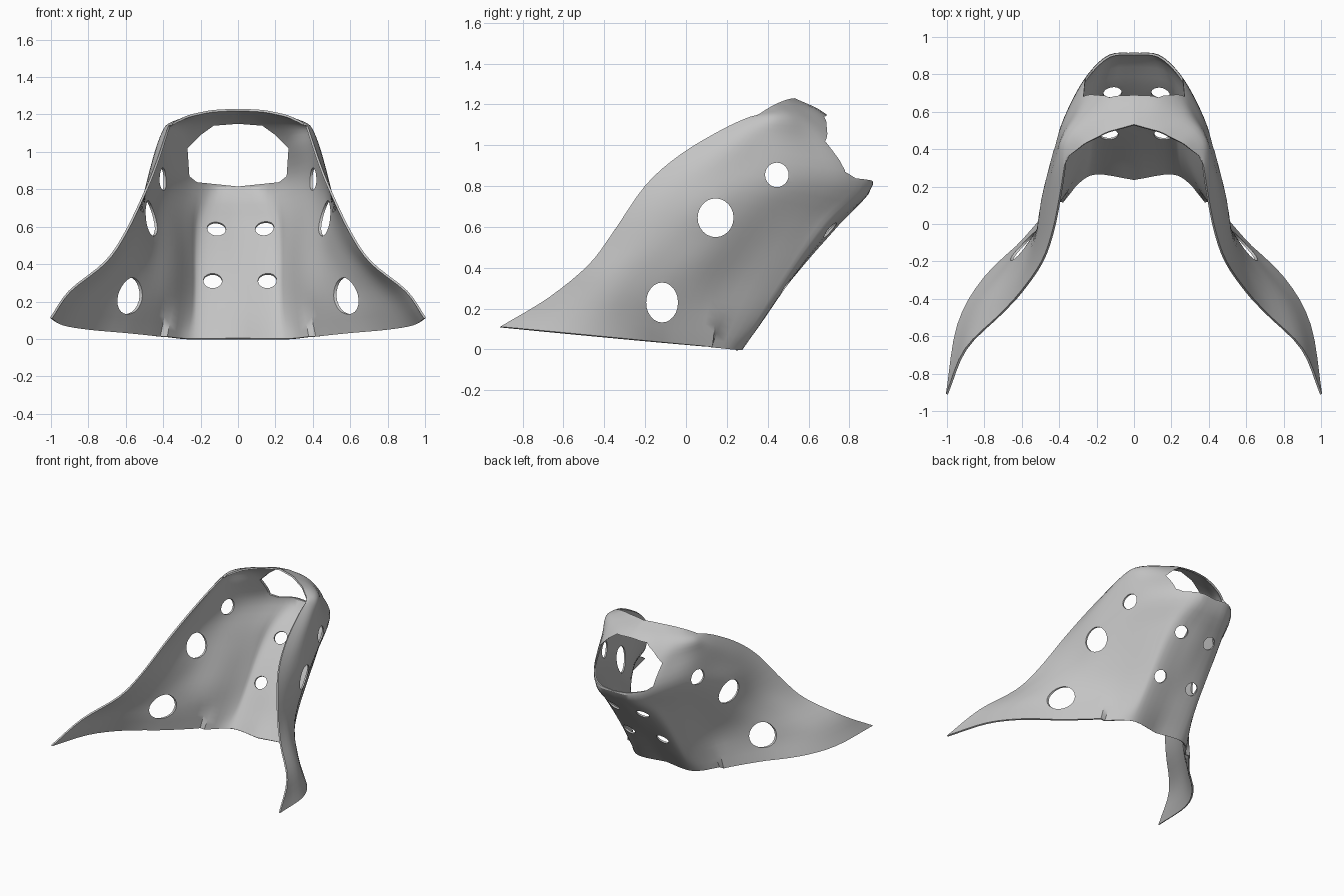
import bpy
import bmesh
import math
from mathutils import Vector, Matrix

default_cube = bpy.data.objects.get("Cube")
if default_cube:
    bpy.data.objects.remove(default_cube, do_unlink=True)

# One flat material for the whole shell
grey = bpy.data.materials.new("light_grey")
grey.use_nodes = True
colour = (0.55, 0.55, 0.55, 1)
grey.diffuse_color = colour
grey.node_tree.nodes["Principled BSDF"].inputs["Base Color"].default_value = colour

# Half contours (x, y in hundredths), from the back centre round to the front rim
WALL = [
    [(0, 24), (20, 27), (30, 22), (39, 11), (57, -7), (80, -29), (94, -54), (100, -91)],
    [(0, 35), (20, 36), (27, 31), (38, 14), (53, -5), (72, -27), (83, -44), (90, -67)],
    [(0, 46), (20, 46), (26, 40), (36, 20), (48, 2), (58, -14), (67, -31), (71, -48)],
    [(0, 60), (20, 58), (26, 51), (35, 32), (45, 14), (51, -2), (56, -18), (60, -36)],
    [(0, 75), (19, 72), (26, 63), (36, 45), (44, 29), (49, 13), (50, -4), (49, -20)],
    [(0, 91), (13, 90), (24, 80), (33, 65), (40, 48), (44, 30), (46, 13), (43, -3)],
]
CROWN = [
    [(0, 82), (14, 79), (25, 70), (32, 59), (38, 48), (41, 38), (42, 28), (39, 17)],
    [(0, 68), (12, 66), (23, 59), (30, 54), (35, 49), (38, 43), (38, 36), (37, 30)],
    [(0, 53), (7, 51), (14, 49), (20, 46), (26, 43), (30, 40), (34, 37), (36, 35)],
]
BACK_HEIGHT = [0, 13, 28, 45, 62, 81, 100, 115, 122.5]
RIM_HEIGHT = [11, 25.5, 41, 57, 80, 95, 107, 113, 114]
ARCH = [1] * 8 + [1.6]  # only the crown edge is arched


def contour(points, back_z, rim_z, arch):
    """Lift a flat contour, running from its back height to its rim height."""
    y_back, y_rim = points[0][1], points[-1][1]
    lifted = []
    for x, y in points:
        t = min(1, max(0, (y_back - y) / (y_back - y_rim))) ** arch
        lifted.append(Vector((x, y, back_z + (rim_z - back_z) * t)) / 100)
    return lifted


def smooth_path(points, steps):
    """Resample points along a Catmull-Rom curve."""
    padded = [2 * points[0] - points[1]] + points + [2 * points[-1] - points[-2]]
    path = []
    for a, b, c, d in zip(padded, padded[1:], padded[2:], padded[3:]):
        for k in range(steps):
            t = k / steps
            path.append(0.5 * (2 * b + (c - a) * t + (2 * a - 5 * b + 4 * c - d) * t ** 2
                               + (3 * b - a - 3 * c + d) * t ** 3))
    return path + [points[-1].copy()]


def make_object(name, bm):
    bmesh.ops.recalc_face_normals(bm, faces=bm.faces)
    mesh = bpy.data.meshes.new(name)
    bm.to_mesh(mesh)
    bm.free()
    obj = bpy.data.objects.new(name, mesh)
    bpy.context.collection.objects.link(obj)
    return obj


def apply_modifier(obj, kind, **settings):
    mod = obj.modifiers.new(kind.title(), kind)
    for key, value in settings.items():
        setattr(mod, key, value)
    bpy.ops.object.modifier_apply(modifier=mod.name)


def cut(obj, cutter):
    cutter.hide_render = True
    apply_modifier(obj, "BOOLEAN", operation="DIFFERENCE", solver="EXACT", object=cutter)
    bpy.data.objects.remove(cutter, do_unlink=True)


def round_cutter(centre, axes, radii, length):
    """Elliptical cylinder; axes are its two radial directions and its length."""
    bm = bmesh.new()
    bmesh.ops.create_cone(bm, cap_ends=True, segments=24, radius1=1, radius2=1, depth=length)
    turn = Matrix(axes).transposed().to_4x4()
    scale = Matrix.Diagonal((radii[0], radii[1], 1, 1))
    bm.transform(Matrix.Translation(centre) @ turn @ scale)
    return make_object("hole_cutter", bm)


# Half shell lofted through the contours
ACROSS, UP = 4, 4
rows = [smooth_path(contour(*ring), ACROSS)
        for ring in zip(WALL + CROWN, BACK_HEIGHT, RIM_HEIGHT, ARCH)]
columns = [smooth_path(list(column), UP) for column in zip(*rows)]

# Small pleat at the foot of the side wall: a sharp step that fades upward
pleat = 3 * ACROSS
for behind, front in zip(columns[pleat - 1], columns[pleat]):
    behind += (front - behind) * 0.7 * max(0, 1 - behind.z / 0.22)
for i in range(pleat, pleat + 5):
    for p in columns[i]:
        fade = max(0, 1 - p.z / 0.22) * (1 - (i - pleat) / 5)
        p += Vector((0.03, 0.015, 0)) * fade

bm = bmesh.new()
grid = [[bm.verts.new(p) for p in column] for column in columns]
for left, right in zip(grid, grid[1:]):
    for j in range(len(left) - 1):
        bm.faces.new((left[j], right[j], right[j + 1], left[j + 1]))
shell = make_object("shell", bm)
shell.data.materials.append(grey)
bpy.context.view_layer.objects.active = shell
shell.select_set(True)
apply_modifier(shell, "MIRROR", use_clip=True)
apply_modifier(shell, "SOLIDIFY", thickness=0.012, offset=0)

# Large opening in the back, below the crown
half = [(0, 0.815), (0.22, 0.838), (0.26, 0.87), (0.27, 1.02), (0.2, 1.09), (0.13, 1.14), (0, 1.15)]
outline = half + [(-x, z) for x, z in half[-2:0:-1]]
bm = bmesh.new()
face = bm.faces.new([bm.verts.new((x, 0.52, z)) for x, z in outline])
sides = bmesh.ops.extrude_face_region(bm, geom=[face])["geom"]
bmesh.ops.translate(bm, vec=(0, 0.6, 0),
                    verts=[v for v in sides if isinstance(v, bmesh.types.BMVert)])
cut(shell, make_object("opening_cutter", bm))

# Three holes, each cut straight through both side walls
SIDEWAYS = ((0, 1, 0), (0, 0, 1), (1, 0, 0))
for y, z, wide, tall in [(-0.117, 0.23, 0.078, 0.098), (0.145, 0.645, 0.088, 0.095),
                         (0.445, 0.855, 0.058, 0.06)]:
    cut(shell, round_cutter((0, y, z), SIDEWAYS, (wide, tall), 2.4))

# Four holes through the sloping back panel
SLOPING = ((1, 0, 0), (0, 0.64, 0.77), (0, -0.77, 0.64))
for x, y, z in [(-0.115, 0.71, 0.58), (0.142, 0.71, 0.58),
                (-0.135, 0.48, 0.31), (0.157, 0.48, 0.31)]:
    cut(shell, round_cutter((x, y, z), SLOPING, (0.05, 0.048), 0.24))

bpy.ops.object.shade_smooth_by_angle(angle=math.radians(30))
